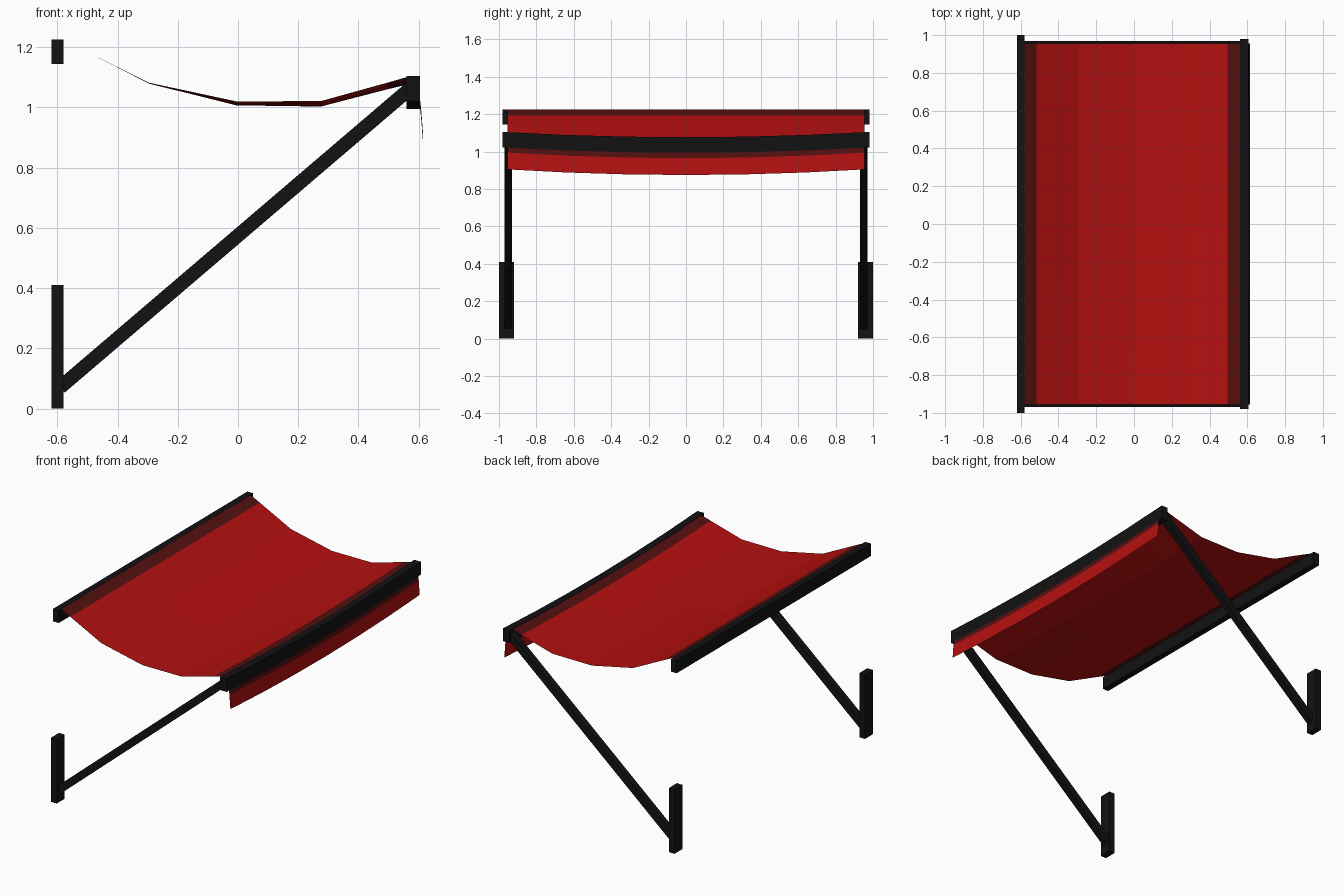
import bpy, bmesh, math
from mathutils import Vector

cube = bpy.data.objects.get("Cube")
if cube:
    bpy.data.objects.remove(cube, do_unlink=True)


def material(name, color):
    m = bpy.data.materials.new(name)
    m.use_nodes = True
    m.diffuse_color = (*color, 1)
    m.node_tree.nodes["Principled BSDF"].inputs["Base Color"].default_value = (*color, 1)
    return m


black = material("black metal", (0.006, 0.006, 0.007))
red = material("red fabric", (0.46, 0.005, 0.005))
dark_red = material("dark red trim", (0.09, 0.005, 0.005))


def finish(name, bm, mats):
    bmesh.ops.recalc_face_normals(bm, faces=bm.faces)
    mesh = bpy.data.meshes.new(name)
    bm.to_mesh(mesh)
    bm.free()
    for m in mats:
        mesh.materials.append(m)
    obj = bpy.data.objects.new(name, mesh)
    bpy.context.collection.objects.link(obj)
    return obj


def sweep(name, profile, half, mats, closed=False, trim=(), segments=6):
    """Run an (x, z, sag) profile along y, sagging towards the middle."""
    bm = bmesh.new()
    rows = []
    for i in range(segments + 1):
        t = 2 * i / segments - 1
        rows.append([bm.verts.new((x, t * half, z - sag * (1 - t * t)))
                     for x, z, sag in profile])
    n = len(profile)
    for a, b in zip(rows, rows[1:]):
        for j in range(n if closed else n - 1):
            k = (j + 1) % n
            face = bm.faces.new((a[j], a[k], b[k], b[j]))
            face.material_index = 1 if j in trim else 0
    if closed:
        bm.faces.new(rows[0])
        bm.faces.new(rows[-1])
    return finish(name, bm, mats)


def box(name, center, size, tilt=0):
    bm = bmesh.new()
    bmesh.ops.create_cube(bm, size=1)
    bmesh.ops.scale(bm, vec=Vector(size), verts=bm.verts)
    obj = finish(name, bm, [black])
    obj.location = center
    obj.rotation_euler.y = tilt
    return obj


def rail(name, x0, x1, z0, z1, sag):
    corners = [(x0, z0, sag), (x1, z0, sag), (x1, z1, sag), (x0, z1, sag)]
    return sweep(name, corners, 0.98, [black], closed=True)


# Wall rail and sagging outer rail
rail("wall_rail", -0.62, -0.58, 1.145, 1.225, 0)
rail("outer_rail", 0.56, 0.605, 1.022, 1.105, 0.028)

# Canopy cloth with a dark trim beside each rail
sweep("canopy_cloth",
      [(-0.58, 1.224, 0), (-0.515, 1.192, 0), (-0.295, 1.082, 0.003),
       (-0.005, 1.02, 0.013), (0.275, 1.021, 0.018),
       (0.495, 1.082, 0.022), (0.562, 1.101, 0.025)],
      0.955, [red, dark_red], trim=(0, 5))

# Hanging valance
sweep("valance", [(0.604, 1.03, 0.028), (0.608, 0.995, 0.03), (0.615, 0.905, 0.03)],
      0.955, [red, dark_red], trim=(0,))

# Wall posts and slanted arms on both sides
start, end = Vector((-0.59, 0, 0.071)), Vector((0.58, 0, 1.07))
span = end - start
middle = (start + end) / 2
for side, label in ((1, "back"), (-1, "front")):
    box(label + "_wall_post", (-0.6, side * 0.96, 0.205), (0.04, 0.08, 0.41))
    box(label + "_arm", (middle.x, side * 0.95, middle.z),
        (span.length, 0.04, 0.046), -math.atan2(span.z, span.x))
